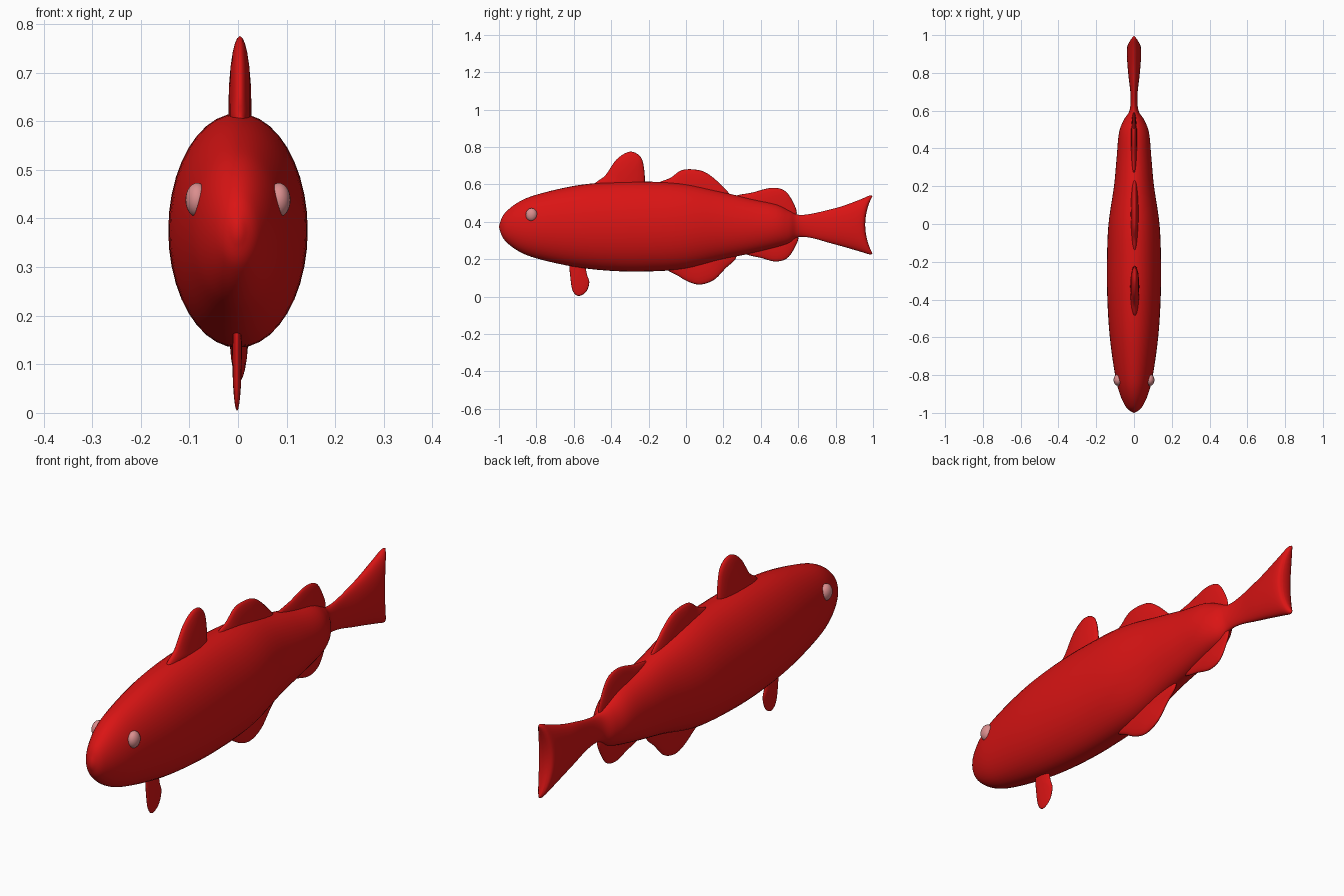
import bpy, bmesh, math
from mathutils import Vector
from mathutils.geometry import interpolate_bezier

cube = bpy.data.objects.get("Cube")
if cube:
    bpy.data.objects.remove(cube, do_unlink=True)


def material(name, rgb):
    m = bpy.data.materials.new(name)
    m.use_nodes = True
    m.diffuse_color = (*rgb, 1)
    m.node_tree.nodes["Principled BSDF"].inputs["Base Color"].default_value = (*rgb, 1)
    return m


red = material("red", (0.7, 0.007, 0.007))
pink = material("pale pink", (0.7, 0.27, 0.27))


def finish(name, bm, mat):
    bmesh.ops.recalc_face_normals(bm, faces=bm.faces)
    for f in bm.faces:
        f.smooth = True
    me = bpy.data.meshes.new(name)
    bm.to_mesh(me)
    bm.free()
    me.materials.append(mat)
    ob = bpy.data.objects.new(name, me)
    bpy.context.collection.objects.link(ob)
    return ob


def smooth_path(pts, steps, closed=False):
    """Smooth curve through points of any dimension (Catmull-Rom)."""
    n = len(pts)
    at = lambda i: pts[i % n] if closed else pts[max(0, min(n - 1, i))]
    out = []
    for i in range(n if closed else n - 1):
        for k in range(steps):
            t = k / steps
            out.append([0.5 * (2 * b + (c - a) * t + (2 * a - 5 * b + 4 * c - d) * t * t
                               + (3 * b - a - 3 * c + d) * t ** 3)
                        for a, b, c, d in zip(at(i - 1), at(i), at(i + 1), at(i + 2))])
    if not closed:
        out.append(list(pts[-1]))
    return out


def bridge(bm, a, b):
    for i in range(len(a)):
        j = (i + 1) % len(a)
        bm.faces.new((a[i], a[j], b[j], b[i]))


def cap(bm, ring, point):
    tip = bm.verts.new(point)
    for i in range(len(ring)):
        bm.faces.new((ring[i], ring[(i + 1) % len(ring)], tip))


# Body and tail: elliptical sections (y, top, bottom, half width)
sections = [
    (-0.995, 0.395, 0.352, 0.012), (-0.97, 0.445, 0.302, 0.042), (-0.9, 0.503, 0.246, 0.075),
    (-0.8, 0.545, 0.205, 0.1), (-0.6, 0.592, 0.16, 0.128), (-0.4, 0.613, 0.138, 0.141),
    (-0.2, 0.615, 0.135, 0.143), (0, 0.602, 0.15, 0.135), (0.2, 0.558, 0.2, 0.106),
    (0.35, 0.522, 0.232, 0.092), (0.48, 0.495, 0.262, 0.08), (0.55, 0.462, 0.285, 0.055),
    (0.6, 0.438, 0.318, 0.024), (0.68, 0.445, 0.312, 0.018), (0.8, 0.476, 0.276, 0.031),
    (0.9, 0.518, 0.242, 0.038), (0.945, 0.541, 0.226, 0.034), (0.958, 0.538, 0.231, 0.016)]
SIDES = 40
bm = bmesh.new()
rings = []
for y, top, low, w in smooth_path(sections, 5):
    mid, h = (top + low) / 2, (top - low) / 2
    fork = 0.037 * max(0, (y - 0.75) / 0.2)      # sweeps the tail tips back
    ring = []
    for i in range(SIDES):
        a = math.tau * i / SIDES
        ring.append(bm.verts.new((w * math.cos(a), y + fork * math.sin(a) ** 2, mid + h * math.sin(a))))
    rings.append(ring)
for a, b in zip(rings, rings[1:]):
    bridge(bm, a, b)
cap(bm, rings[0], (0, -1, 0.373))
# Concave trailing edge of the tail, closed across its width
last = rings[-1]
for i in range(SIDES // 4):
    for top_half in (0, SIDES // 2):
        p = [last[(top_half + k) % SIDES] for k in
             (i, i + 1, SIDES // 2 - i - 1, SIDES // 2 - i)]
        bm.faces.new(list(dict.fromkeys(p)))
finish("body_and_tail", bm, red)


# Fins: a padded lens inside a smooth side outline of (y, z) points
def fin(name, outline, centre, half, shift=0):
    path = smooth_path(outline, 6, closed=True)
    cy, cz = centre
    bm = bmesh.new()
    edge = [bm.verts.new((shift, y, z)) for y, z in path]
    for side in (-1, 1):
        prev = edge
        for s in (0.97, 0.9, 0.78, 0.6, 0.35):
            x = shift + side * half * math.sqrt(1 - s * s)
            ring = [bm.verts.new((x, cy + (y - cy) * s, cz + (z - cz) * s)) for y, z in path]
            bridge(bm, prev, ring)
            prev = ring
        cap(bm, prev, (shift + side * half, cy, cz))
    finish(name, bm, red)


fin("front_dorsal_fin", [(-0.49, 0.59), (-0.43, 0.65), (-0.37, 0.735), (-0.3, 0.775), (-0.245, 0.75),
    (-0.225, 0.69), (-0.222, 0.6), (-0.25, 0.5), (-0.4, 0.5)], (-0.33, 0.62), 0.024, 0.004)
fin("middle_dorsal_fin", [(-0.15, 0.59), (-0.08, 0.637), (-0.02, 0.677), (0.06, 0.678), (0.12, 0.655),
    (0.19, 0.595), (0.24, 0.53), (0.2, 0.46), (0, 0.48)], (0.05, 0.57), 0.021, 0.003)
fin("rear_dorsal_fin", [(0.25, 0.525), (0.36, 0.558), (0.46, 0.582), (0.53, 0.565), (0.575, 0.5),
    (0.592, 0.44), (0.56, 0.39), (0.38, 0.43)], (0.45, 0.49), 0.016)
fin("pelvic_fin", [(-0.62, 0.18), (-0.618, 0.1), (-0.605, 0.03), (-0.575, 0.004), (-0.535, 0.025),
    (-0.517, 0.075), (-0.53, 0.12), (-0.545, 0.19), (-0.58, 0.24)], (-0.575, 0.13), 0.01, -0.002)
fin("front_anal_fin", [(-0.12, 0.17), (-0.04, 0.11), (0.02, 0.077), (0.08, 0.065), (0.15, 0.09),
    (0.21, 0.15), (0.27, 0.215), (0.22, 0.29), (0.02, 0.25)], (0.09, 0.18), 0.02, 0.002)
fin("rear_anal_fin", [(0.31, 0.24), (0.41, 0.205), (0.48, 0.188), (0.54, 0.205), (0.58, 0.26),
    (0.6, 0.32), (0.56, 0.37), (0.4, 0.33)], (0.48, 0.27), 0.016)

# Eyes
for name, side in (("left_eye", 1), ("right_eye", -1)):
    bm = bmesh.new()
    bmesh.ops.create_uvsphere(bm, u_segments=24, v_segments=14, radius=1)
    bmesh.ops.scale(bm, vec=Vector((0.024, 0.031, 0.035)), verts=bm.verts)
    bmesh.ops.translate(bm, vec=Vector((side * 0.084, -0.826, 0.438)), verts=bm.verts)
    finish(name, bm, pink)
